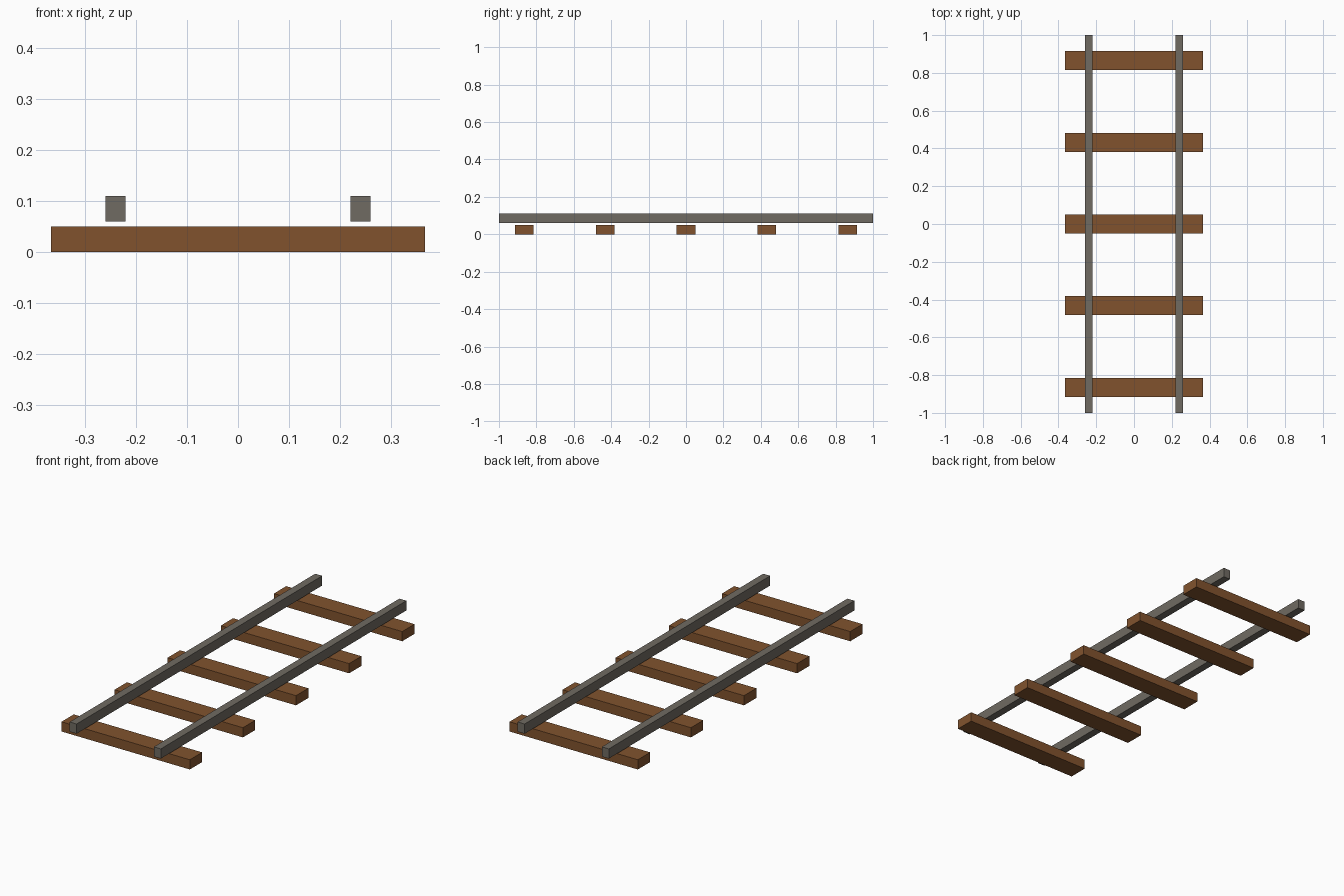
import bpy

if "Cube" in bpy.data.objects:
    bpy.data.objects.remove(bpy.data.objects["Cube"])


def material(name, rgb):
    mat = bpy.data.materials.new(name)
    mat.diffuse_color = (*rgb, 1.0)
    mat.use_nodes = True
    mat.node_tree.nodes["Principled BSDF"].inputs["Base Color"].default_value = mat.diffuse_color
    return mat


def box(name, center, size, mat):
    bpy.ops.mesh.primitive_cube_add(size=1, location=center)
    obj = bpy.context.object
    obj.name = name
    obj.scale = size
    bpy.ops.object.transform_apply(location=False, rotation=False, scale=True)
    obj.data.materials.append(mat)
    return obj


wood = material("brown wood", (0.22, 0.086, 0.027))
steel = material("grey steel", (0.16, 0.145, 0.122))

# Five evenly spaced wooden sleepers resting on the ground
for i in range(5):
    box(f"sleeper_{i + 1}", (0, (i - 2) * 0.4325, 0.025), (0.732, 0.10, 0.05), wood)

# Two square rails running above the sleepers with a small gap
for side, x in (("left", -0.24), ("right", 0.24)):
    box(f"{side}_rail", (x, 0, 0.085), (0.04, 2.0, 0.05), steel)
